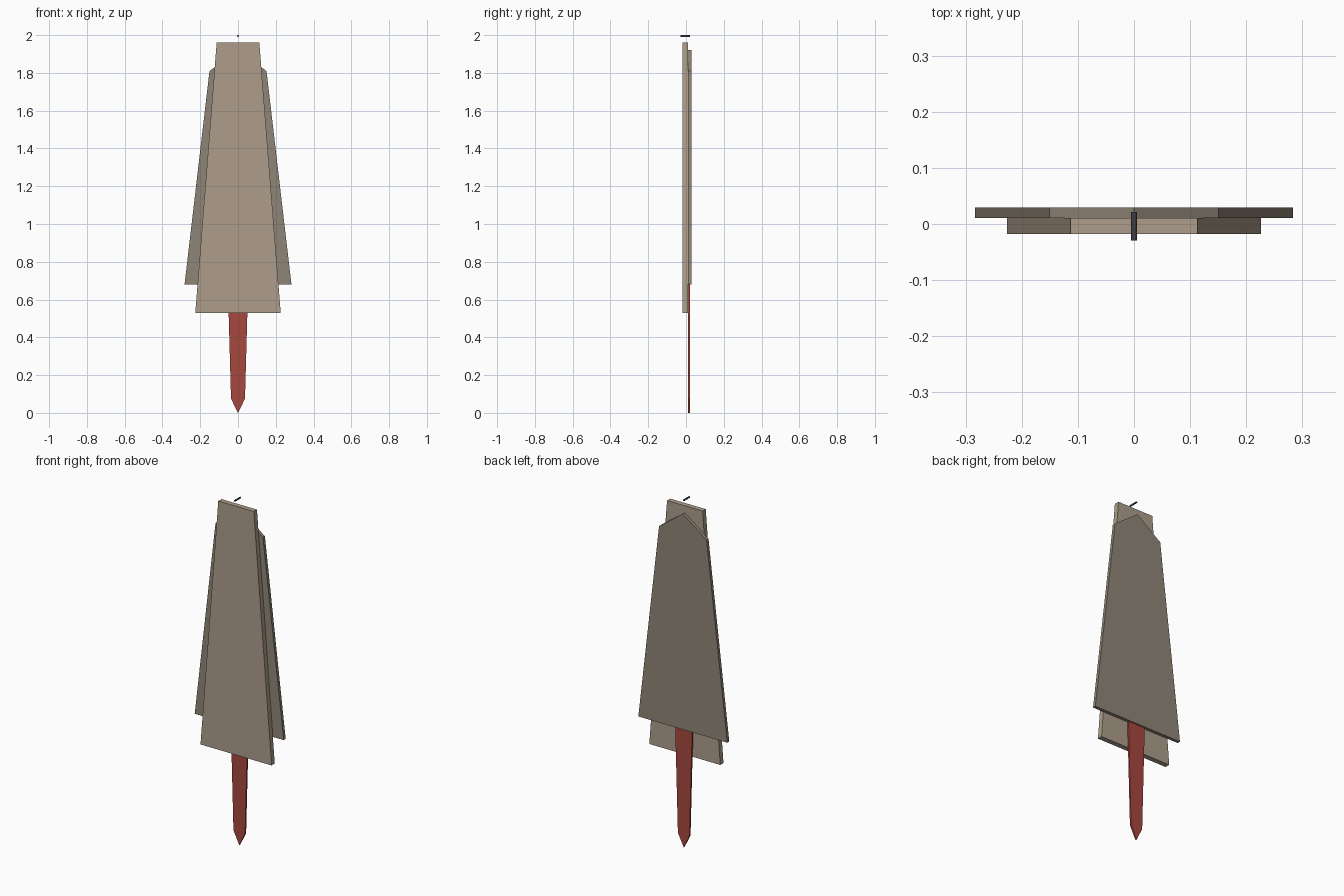
import bpy
import bmesh
import math

if "Cube" in bpy.data.objects:
    bpy.data.objects.remove(bpy.data.objects["Cube"])


def material(name, rgb):
    m = bpy.data.materials.new(name)
    m.diffuse_color = (*rgb, 1.0)
    m.use_nodes = True
    m.node_tree.nodes["Principled BSDF"].inputs["Base Color"].default_value = m.diffuse_color
    return m


def plate(name, half, y0, y1, mat):
    """Mirror a half outline (x, z), listed bottom to top, and extrude it along y."""
    outline = half + [(-x, z) for x, z in reversed(half) if x > 0]
    bm = bmesh.new()
    face = bm.faces.new([bm.verts.new((x, y0, z)) for x, z in outline])
    ext = bmesh.ops.extrude_face_region(bm, geom=[face], use_keep_orig=True)
    moved = [v for v in ext["geom"] if isinstance(v, bmesh.types.BMVert)]
    bmesh.ops.translate(bm, verts=moved, vec=(0, y1 - y0, 0))
    bmesh.ops.recalc_face_normals(bm, faces=bm.faces)
    mesh = bpy.data.meshes.new(name)
    bm.to_mesh(mesh)
    bm.free()
    mesh.materials.append(mat)
    obj = bpy.data.objects.new(name, mesh)
    bpy.context.collection.objects.link(obj)
    return obj


tan = material("tan", (0.42, 0.34, 0.26))
brown = material("brown", (0.28, 0.235, 0.185))
red = material("red", (0.38, 0.065, 0.048))
dark = material("dark_metal", (0.05, 0.05, 0.055))

# Tapered front panel
plate("front_panel", [(0.226, 0.53), (0.113, 1.96)], -0.018, 0.011, tan)

# Wider back panel with a shallow peaked top
plate("back_panel", [(0.283, 0.68), (0.151, 1.81), (0, 1.92)], 0.011, 0.029, brown)

# Pointed red strip hanging from between the panels
plate("hanging_strip", [(0, 0), (0.037, 0.075), (0.055, 0.72)], 0.0115, 0.021, red)

# Small pin above the panels
bpy.ops.mesh.primitive_cylinder_add(vertices=12, radius=0.005, depth=0.05,
                                    location=(0, -0.004, 1.995),
                                    rotation=(math.pi / 2, 0, 0))
pin = bpy.context.object
pin.name = "top_pin"
pin.data.materials.append(dark)
bpy.ops.object.shade_smooth_by_angle()
